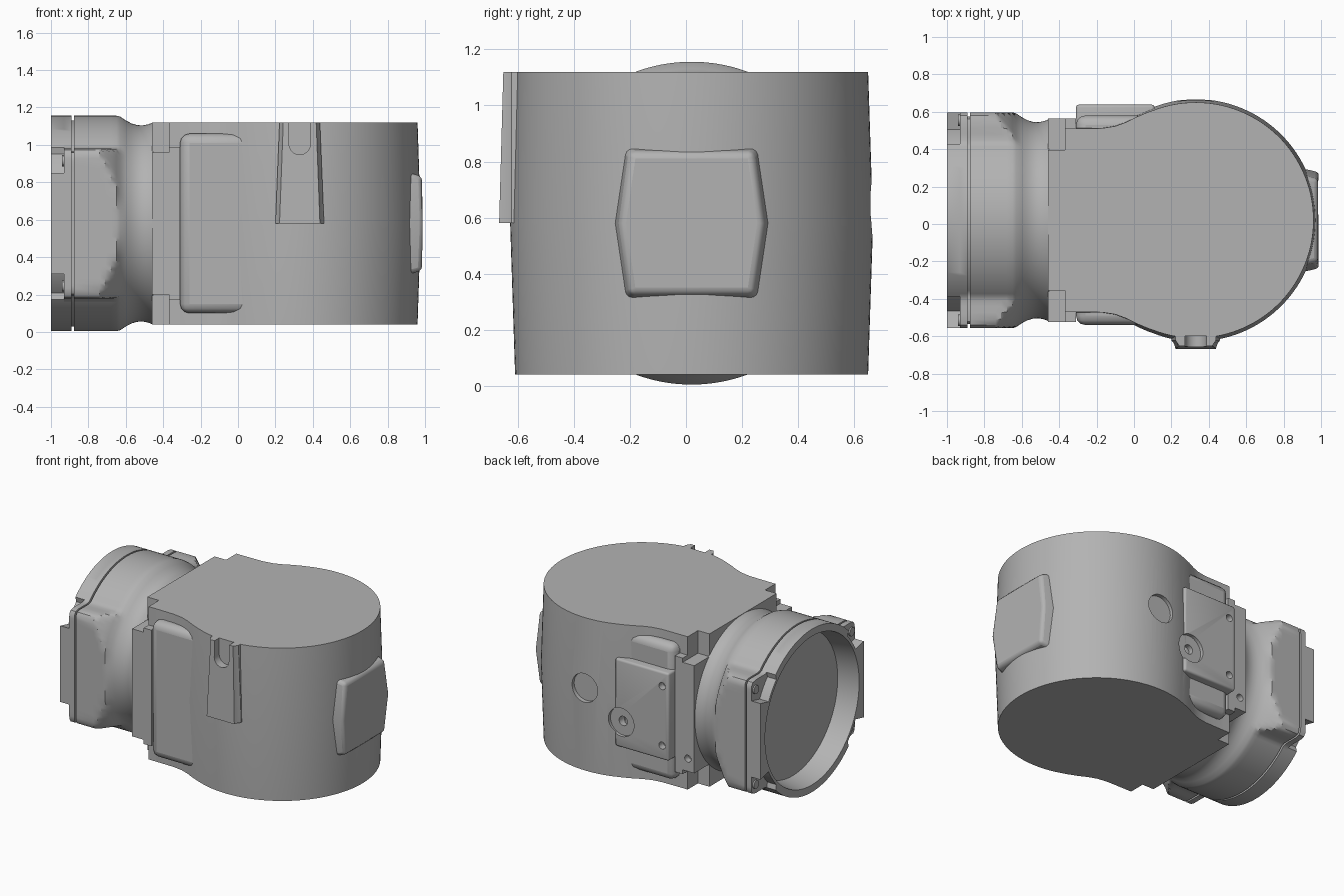
import bpy, bmesh
from math import sin, cos, pi, sqrt, radians, hypot

cube = bpy.data.objects.get("Cube")
if cube:
    bpy.data.objects.remove(cube, do_unlink=True)

CY, CZ = 0.02, 0.58          # shared axis of neck and body
BOTTOM, TOP = 0.04, 1.12

metal = bpy.data.materials.new("grey_metal")
metal.use_nodes = True
grey = (0.45, 0.45, 0.45, 1)
metal.diffuse_color = grey
metal.node_tree.nodes["Principled BSDF"].inputs["Base Color"].default_value = grey


def loft(name, rings, bevel=0, segments=3):
    """Closed solid through equal-length rings of points."""
    bm = bmesh.new()
    loops = [[bm.verts.new(p) for p in ring] for ring in rings]
    n = len(loops[0])
    for a, b in zip(loops, loops[1:]):
        for i in range(n):
            j = (i + 1) % n
            bm.faces.new((a[i], a[j], b[j], b[i]))
    bm.faces.new(loops[0][::-1])
    bm.faces.new(loops[-1])
    bmesh.ops.recalc_face_normals(bm, faces=bm.faces)
    mesh = bpy.data.meshes.new(name)
    bm.to_mesh(mesh)
    bm.free()
    ob = bpy.data.objects.new(name, mesh)
    bpy.context.collection.objects.link(ob)
    mesh.materials.append(metal)
    if bevel:
        mod = ob.modifiers.new("rounding", "BEVEL")
        mod.width, mod.segments = bevel, segments
        mod.limit_method, mod.angle_limit = "ANGLE", radians(30)
    return ob


def block(name, x0, x1, y0, y1, z0, z1, bevel=0):
    rings = [[(x, y0, z0), (x, y1, z0), (x, y1, z1), (x, y0, z1)] for x in (x0, x1)]
    return loft(name, rings, bevel)


def centred(name, x0, x1, half_y, half_z, bevel=0):
    return block(name, x0, x1, CY - half_y, CY + half_y, CZ - half_z, CZ + half_z, bevel)


def activate(ob):
    bpy.ops.object.select_all(action="DESELECT")
    ob.select_set(True)
    bpy.context.view_layer.objects.active = ob


def cut(cutter, *targets):
    for ob in targets:
        activate(ob)
        mod = ob.modifiers.new("cut", "BOOLEAN")
        mod.operation, mod.solver, mod.object = "DIFFERENCE", "EXACT", cutter
        for m in list(ob.modifiers):
            bpy.ops.object.modifier_apply(modifier=m.name)
    bpy.data.objects.remove(cutter, do_unlink=True)


def round_cutter(x, z, r, y0, y1, n=32):
    ring = [(x + r * cos(2 * pi * i / n), z + r * sin(2 * pi * i / n)) for i in range(n)]
    return loft("cutter", [[(a, y, b) for a, b in ring] for y in (y0, y1)])


# Body: round drum blending into a narrower throat, widest at mid height
DX, R = 0.33, 0.63
side = [(-0.31, 0.49), (-0.17, 0.492), (-0.1, 0.503), (-0.04, 0.525), (0.02, 0.555), (0.08, 0.58)]
start = pi - 1.2
arc = [(DX + R * cos(start - 2 * start * i / 72), R * sin(start - 2 * start * i / 72)) for i in range(73)]
outline = side + arc + [(x, -y) for x, y in reversed(side)]


def body_ring(z, s):
    return [(DX + (x - DX) * s if x > DX else x, CY + y * s, z) for x, y in outline]


body = loft("body", [body_ring(BOTTOM, 1), body_ring(CZ, 1.028), body_ring(TOP, 1)])

# Swollen throat sides
throat = centred("throat_swelling", -0.31, 0.1, 0.56, 0.48, 0.05)

# Flange with stepped corner pockets
centred("flange_face_wide", -0.46, -0.37, 0.545, 0.38)
centred("flange_face_tall", -0.46, -0.37, 0.375, 0.54)
flange = centred("flange_rear_wide", -0.37, -0.31, 0.545, 0.41)
centred("flange_rear_tall", -0.37, -0.31, 0.49, 0.54)

# Back mounting plate with holes
plate = block("mounting_plate", -0.31, 0.11, 0.45, 0.638, 0.27, 0.89, 0.015)
cut(round_cutter(0.06, 0.45, 0.1, 0.615, 0.8), plate, body)
cut(round_cutter(0.06, 0.45, 0.033, 0.55, 0.8), plate, body)
for z in (0.37, 0.79):
    cut(round_cutter(-0.26, z, 0.025, 0.59, 0.8), plate)
cut(round_cutter(DX, 0.63, 0.1, 0.635, 0.8), body)
cut(round_cutter(-0.41, 0.29, 0.025, 0.52, 0.8), bpy.data.objects["flange_face_wide"])


# Front rib, flared at its foot, with a round-ended slot
def rib_ring(z, base, face, y):
    half = [(base, -0.5), (base, -0.622), (face + 0.008, -0.64), (face, y)]
    pts = half + [(-x, v) for x, v in reversed(half)]
    return [(DX + x, v, z) for x, v in pts]


rib = loft("front_rib", [rib_ring(CZ, 0.13, 0.108, -0.667), rib_ring(TOP, 0.108, 0.088, -0.652)])
slot = [(DX + 0.057 * cos(a), 1.005 + 0.057 * sin(a)) for a in [-pi + pi * i / 16 for i in range(17)]]
slot += [(DX + 0.057, 1.3), (DX - 0.057, 1.3)]
cut(loft("cutter", [[(x, y, z) for x, z in slot] for y in (-0.8, -0.6)]), rib, body)

# End pad with drafted sides
pad_shape = [(-0.222, -0.255), (0.222, -0.255), (0.258, 0), (0.222, 0.255), (-0.222, 0.255), (-0.258, 0)]


def pad_ring(x, s, crown):
    return [(x + (crown if z == 0 else 0), CY + y * s, CZ + z * s) for y, z in pad_shape]


loft("end_pad", [pad_ring(0.86, 1.1, 0), pad_ring(0.935, 1.04, 0.004), pad_ring(0.983, 0.99, 0.01)], 0.022)

# Neck: round tube merged with a boxy four-eared coupling
N = 180
HALF_Y, HALF_Z, EAR = 0.577, 0.4, 0.685


def neck_ring(x, tube, cone, notch=False, inset=0):
    ring = []
    for i in range(N):
        a = 2 * pi * (i + 0.5) / N
        c, s = abs(cos(a)), abs(sin(a))
        box = min(HALF_Y / c, HALF_Z / s, EAR)
        r = max(tube, min(box, cone)) - inset
        if notch and radians(26) < a % pi < radians(44) or notch and radians(136) < a % pi < radians(154):
            r = 0.545
        ring.append((x, CY + r * cos(a), CZ + r * sin(a)))
    return ring


T = 0.576
rings = [neck_ring(-0.85, 0.5, 0), neck_ring(-1, 0.525, 0),
         neck_ring(-1, T, 1, True), neck_ring(-0.93, T, 1, True), neck_ring(-0.93, T, 1),
         neck_ring(-0.89, T, 1), neck_ring(-0.89, T, 1, inset=0.025),
         neck_ring(-0.878, T, 1, inset=0.025), neck_ring(-0.878, T, 1)]
for x, tube, cone in [(-0.74, T, 0.69), (-0.71, T, 0.66), (-0.68, T, 0.63), (-0.65, T, 0.602),
                      (-0.63, 0.571, 0), (-0.6, 0.551, 0), (-0.57, 0.535, 0), (-0.54, 0.526, 0),
                      (-0.51, 0.524, 0), (-0.48, 0.53, 0), (-0.455, 0.54, 0)]:
    rings.append(neck_ring(x, tube, cone))
loft("neck", rings)

# Bolt heads seated in the coupling pockets
for sy in (-1, 1):
    for sz in (-1, 1):
        y, z = CY + sy * 0.535, CZ + sz * 0.335
        circle = [(y + 0.03 * cos(2 * pi * i / 16), z + 0.03 * sin(2 * pi * i / 16)) for i in range(16)]
        loft("coupling_bolt", [[(x, a, b) for a, b in circle] for x in (-0.94, -0.9)])

# Smooth curved surfaces, keep hard edges
for ob in list(bpy.context.scene.objects):
    if ob.type == "MESH":
        activate(ob)
        bpy.ops.object.shade_smooth_by_angle(angle=radians(30))
